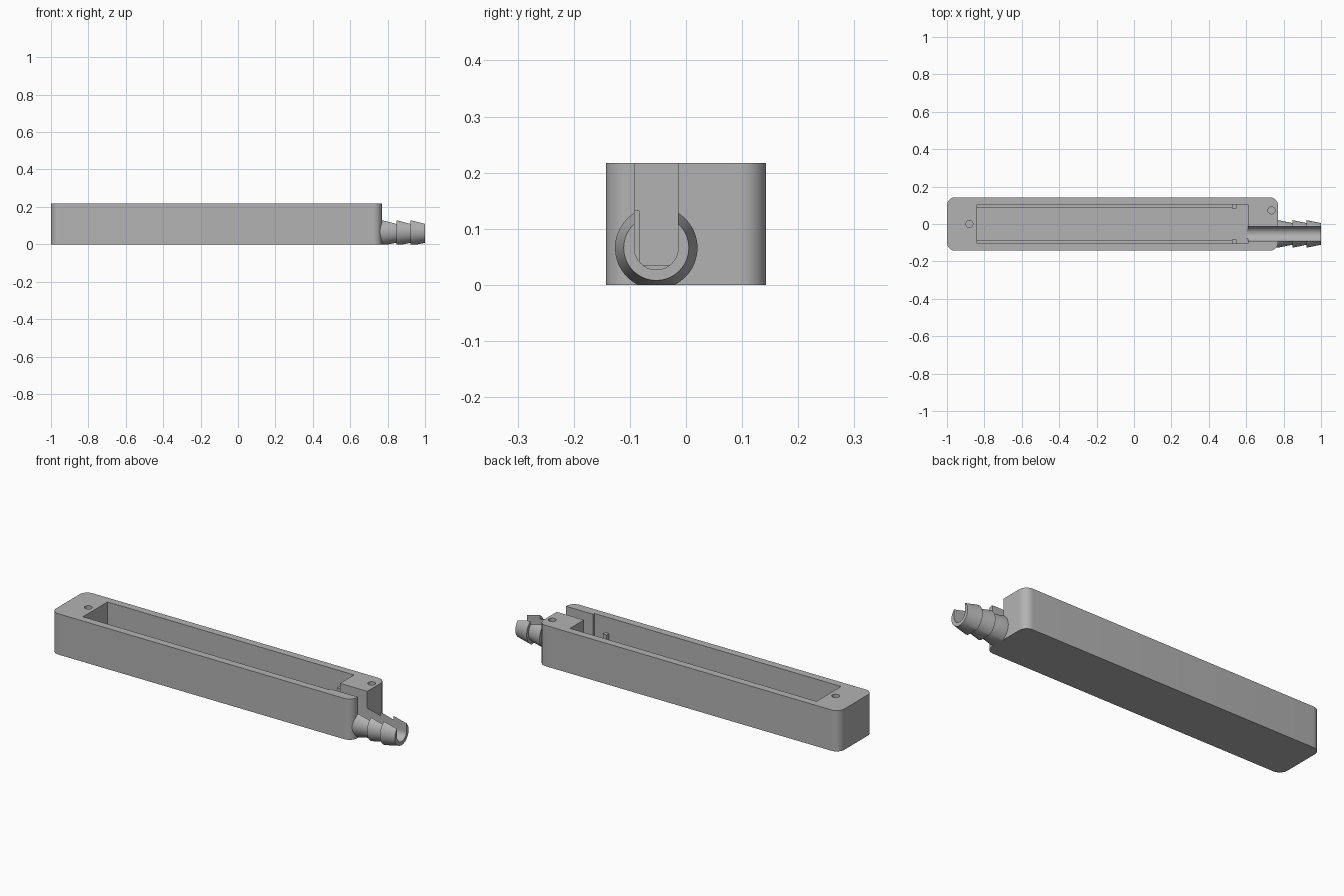
import bpy, bmesh
from math import pi, cos, sin, radians

cube = bpy.data.objects.get("Cube")
if cube:
    bpy.data.objects.remove(cube)

grey = bpy.data.materials.new("plain grey")
grey.use_nodes = True
COLOUR = (0.45, 0.45, 0.45, 1)
grey.diffuse_color = COLOUR
grey.node_tree.nodes["Principled BSDF"].inputs["Base Color"].default_value = COLOUR

LENGTH_END, HALF_WIDTH, HEIGHT = 0.77, 0.143, 0.217
FLOOR = 0.035
BORE_Y, BORE_Z, BORE_R = -0.053, 0.066, 0.039


def finish(name, bm):
    bmesh.ops.recalc_face_normals(bm, faces=bm.faces)
    mesh = bpy.data.meshes.new(name)
    bm.to_mesh(mesh)
    bm.free()
    mesh.materials.append(grey)
    obj = bpy.data.objects.new(name, mesh)
    bpy.context.collection.objects.link(obj)
    return obj


def prism(name, outline, direction):
    """Extrude a closed outline of 3D points along a direction."""
    bm = bmesh.new()
    face = bm.faces.new([bm.verts.new(p) for p in outline])
    new = bmesh.ops.extrude_face_region(bm, geom=[face])["geom"]
    verts = [g for g in new if isinstance(g, bmesh.types.BMVert)]
    bmesh.ops.translate(bm, verts=verts, vec=direction)
    return finish(name, bm)


def box(name, x0, x1, y0, y1, z0, z1):
    return prism(name, [(x0, y0, z0), (x1, y0, z0), (x1, y1, z0), (x0, y1, z0)],
                 (0, 0, z1 - z0))


def arc(cx, cy, r, start, end, steps):
    angles = [start + (end - start) * i / steps for i in range(steps + 1)]
    return [(cx + r * cos(a), cy + r * sin(a)) for a in angles]


def cut(target, cutter):
    mod = target.modifiers.new("cut", "BOOLEAN")
    mod.operation = "DIFFERENCE"
    mod.solver = "EXACT"
    mod.object = cutter
    bpy.context.view_layer.objects.active = target
    bpy.ops.object.modifier_apply(modifier=mod.name)
    bpy.data.objects.remove(cutter)


def smooth(obj):
    bpy.ops.object.select_all(action="DESELECT")
    obj.select_set(True)
    bpy.context.view_layer.objects.active = obj
    bpy.ops.object.shade_smooth_by_angle(angle=radians(30))


def hose_slot():
    """Round-bottomed channel, open at the top."""
    section = [(BORE_Y - BORE_R, 0.4)]
    section += arc(BORE_Y, BORE_Z, BORE_R, pi, 2 * pi, 32)
    section += [(BORE_Y + BORE_R, 0.4)]
    return prism("slot_cutter", [(0.605, y, z) for y, z in section], (0.6, 0, 0))


# Case body with rounded upright corners
r = 0.045
x0, x1, w = -1 + r, LENGTH_END - r, HALF_WIDTH - r
outline = []
for i, (cx, cy) in enumerate([(x1, w), (x0, w), (x0, -w), (x1, -w)]):
    outline += arc(cx, cy, r, i * pi / 2, (i + 1) * pi / 2, 10)
case = prism("case_body", [(x, y, 0) for x, y in outline], (0, 0, HEIGHT))

# Long cavity, hose slot and blind screw holes
cut(case, box("cavity_cutter", -0.84, 0.61, -0.103, 0.103, FLOOR, 0.4))
cut(case, hose_slot())
for x, y in [(-0.88, 0), (0.735, 0.073)]:
    ring = arc(x, y, 0.019, 0, 2 * pi, 24)[:-1]
    cut(case, prism("hole_cutter", [(a, b, 0.07) for a, b in ring], (0, 0, 0.3)))
smooth(case)

# Support ledges and locating pegs along both cavity walls
for side, s in [("left", 1), ("right", -1)]:
    box(side + "_ledge", -0.842, 0.525, s * 0.088, s * 0.105, FLOOR - 0.002, 0.09)
    box(side + "_peg", 0.525, 0.547, s * 0.083, s * 0.105, FLOOR - 0.002, 0.133)

# Barbed hose fitting, revolved around its axis
WIDE, NARROW = 0.0735, 0.058
profile = [(0.735, WIDE), (0.77, WIDE), (0.847, NARROW), (0.847, WIDE),
           (0.923, NARROW), (0.923, WIDE), (1, NARROW)]
bm = bmesh.new()
rings = []
for x, rad in profile:
    circle = arc(BORE_Y, BORE_Z, rad, 0, 2 * pi, 64)[:-1]
    rings.append([bm.verts.new((x, y, z)) for y, z in circle])
for a, b in zip(rings, rings[1:]):
    for i in range(len(a)):
        j = (i + 1) % len(a)
        bm.faces.new((a[i], a[j], b[j], b[i]))
bm.faces.new(rings[0])
bm.faces.new(rings[-1])
fitting = finish("hose_fitting", bm)
cut(fitting, hose_slot())
cut(fitting, box("base_cutter", 0.5, 1.2, -0.3, 0.3, -0.2, 0))
smooth(fitting)
